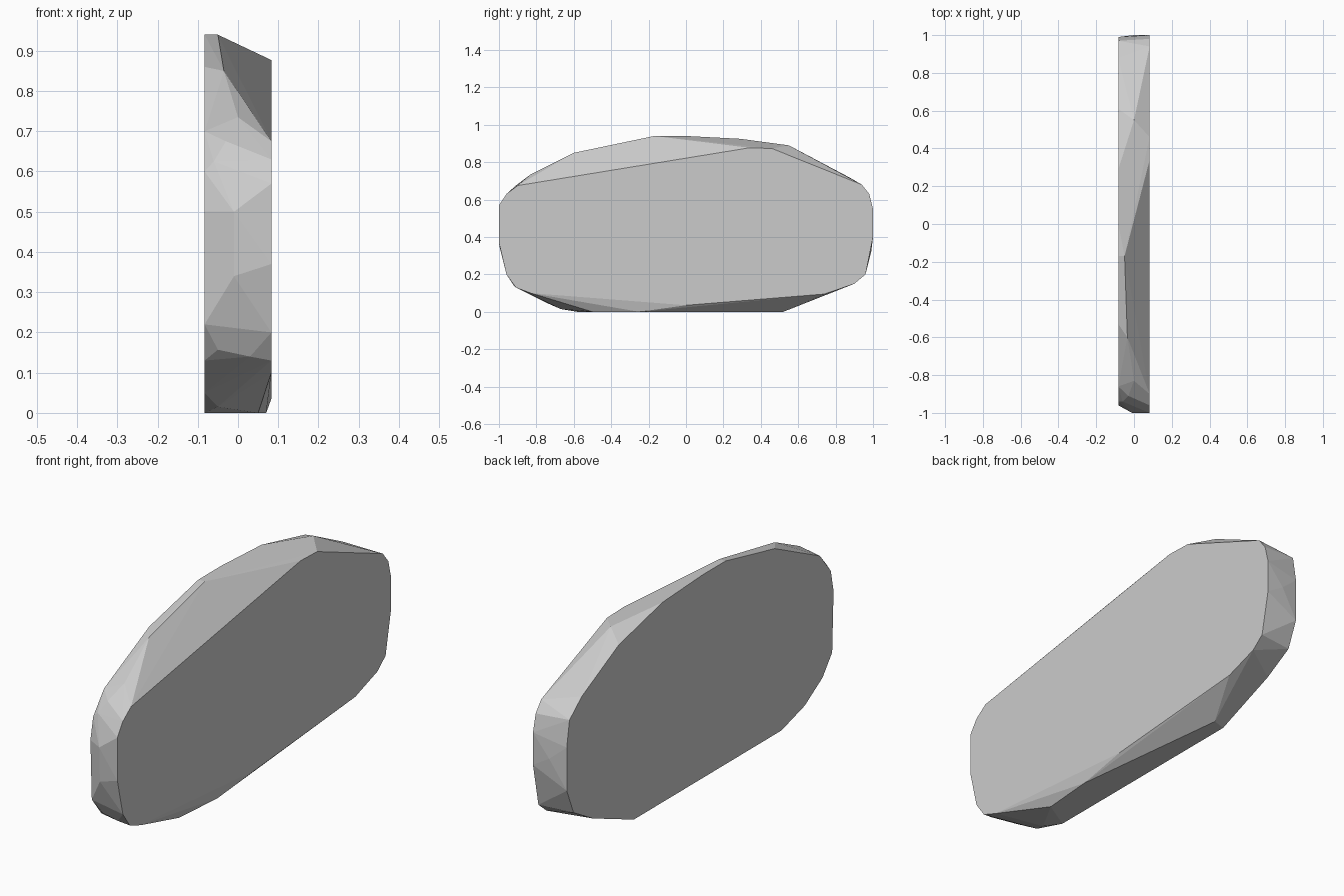
import bpy
import bmesh
import math

default_cube = bpy.data.objects.get("Cube")
if default_cube:
    bpy.data.objects.remove(default_cube, do_unlink=True)

HALF_THICKNESS = 0.083

# Outline of the broad left side (y, z)
left_outline = [
    (-0.9, 0.675), (0.34, 0.877), (0.46, 0.873), (0.94, 0.68),
    (0.98, 0.63), (1, 0.55), (1, 0.4), (0.96, 0.2), (0.9, 0.15),
    (0.74, 0.095), (0, 0.035), (-0.83, 0.1), (-0.91, 0.13),
    (-0.96, 0.2), (-1, 0.37), (-1, 0.57), (-0.96, 0.63),
]

# Outline of the broad right side (y, z)
right_outline = [
    (-0.53, 0.86), (-0.17, 0.94), (0, 0.94), (0.29, 0.925),
    (0.61, 0.85), (0.88, 0.715), (0.97, 0.64), (0.99, 0.52),
    (0.99, 0.32), (0.94, 0.2), (0.8, 0.12), (0.5, 0),
    (-0.58, 0), (-0.75, 0.05), (-0.88, 0.13), (-0.95, 0.22),
    (-0.96, 0.5), (-0.94, 0.6), (-0.86, 0.7),
]

# Chipped corners between the two sides (x, y, z)
ridge_corners = [
    (-0.05, -0.17, 0.94), (-0.035, -0.6, 0.85), (0, -0.83, 0.735),
    (-0.03, -0.91, 0.675), (-0.06, -0.94, 0.625), (0, 0.55, 0.89),
    (-0.01, -1, 0.5), (-0.01, -0.995, 0.34), (-0.05, -0.92, 0.157),
    (0.03, -0.92, 0.14), (-0.05, -0.67, 0.015), (0.07, -0.25, 0),
    (0.05, -0.5, 0), (-0.02, 0.52, 0), (0, 1, 0.45),
]


def outline_points(outline, x):
    """Place a flat outline at the given side."""
    return [(x, y, z) for y, z in outline]


def make_material(name, value):
    """Create a plain matt grey."""
    material = bpy.data.materials.new(name)
    colour = (value, value, value, 1)
    material.use_nodes = True
    material.diffuse_color = colour
    shader = material.node_tree.nodes["Principled BSDF"]
    shader.inputs["Base Color"].default_value = colour
    return material


def make_faceted_block(name, points, material):
    """Wrap the corners in flat facets and merge coplanar triangles."""
    bm = bmesh.new()
    for point in points:
        bm.verts.new(point)
    result = bmesh.ops.convex_hull(bm, input=bm.verts[:])
    unused = set(result["geom_interior"]) | set(result["geom_unused"])
    loose = [item for item in unused if isinstance(item, bmesh.types.BMVert)]
    bmesh.ops.delete(bm, geom=loose, context="VERTS")
    bmesh.ops.dissolve_limit(
        bm, angle_limit=math.radians(1), verts=bm.verts[:], edges=bm.edges[:]
    )
    bmesh.ops.recalc_face_normals(bm, faces=bm.faces[:])
    mesh = bpy.data.meshes.new(name)
    bm.to_mesh(mesh)
    bm.free()
    mesh.materials.append(material)
    block = bpy.data.objects.new(name, mesh)
    bpy.context.collection.objects.link(block)
    return block


# Stone slab
stone_grey = make_material("stone_grey", 0.6)
corners = outline_points(left_outline, HALF_THICKNESS)
corners += outline_points(right_outline, -HALF_THICKNESS)
corners += ridge_corners
make_faceted_block("stone_slab", corners, stone_grey)
